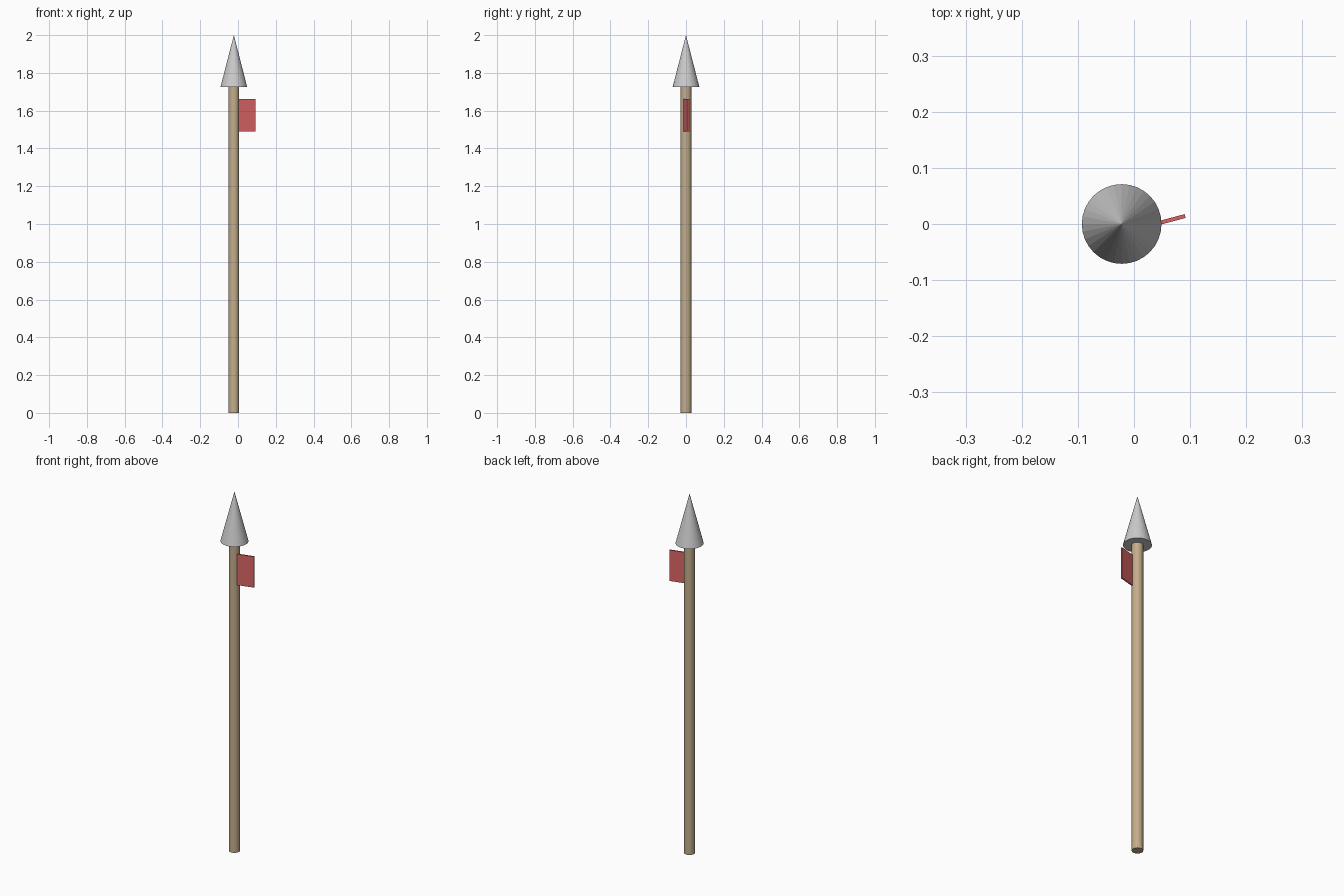
import bpy
import math

if "Cube" in bpy.data.objects:
    bpy.data.objects.remove(bpy.data.objects["Cube"])

AXIS_X = -0.022   # shaft axis; the flag balances the width
NECK_Z = 1.724    # where the shaft meets the head


def paint(obj, name, color):
    mat = bpy.data.materials.new(name)
    mat.diffuse_color = (*color, 1.0)
    mat.use_nodes = True
    mat.node_tree.nodes["Principled BSDF"].inputs["Base Color"].default_value = mat.diffuse_color
    obj.data.materials.append(mat)


# Wooden shaft
bpy.ops.mesh.primitive_cylinder_add(
    vertices=32, radius=0.0285, depth=NECK_Z, location=(AXIS_X, 0, NECK_Z / 2))
shaft = bpy.context.object
shaft.name = "shaft"
paint(shaft, "wood", (0.55, 0.42, 0.26))

# Pointed metal head
head_height = 2.0 - NECK_Z
bpy.ops.mesh.primitive_cone_add(
    vertices=32, radius1=0.071, radius2=0, depth=head_height,
    location=(AXIS_X, 0, NECK_Z + head_height / 2))
head = bpy.context.object
head.name = "spear_head"

# Small pennant, turned slightly about the shaft
bpy.ops.mesh.primitive_cube_add(
    size=1, location=(0.038, 0, 1.576), rotation=(0, 0, math.radians(15)))
flag = bpy.context.object
flag.name = "pennant"
flag.scale = (0.11, 0.007, 0.172)
bpy.ops.object.transform_apply(location=False, rotation=False, scale=True)
paint(flag, "red_cloth", (0.7, 0.13, 0.13))
